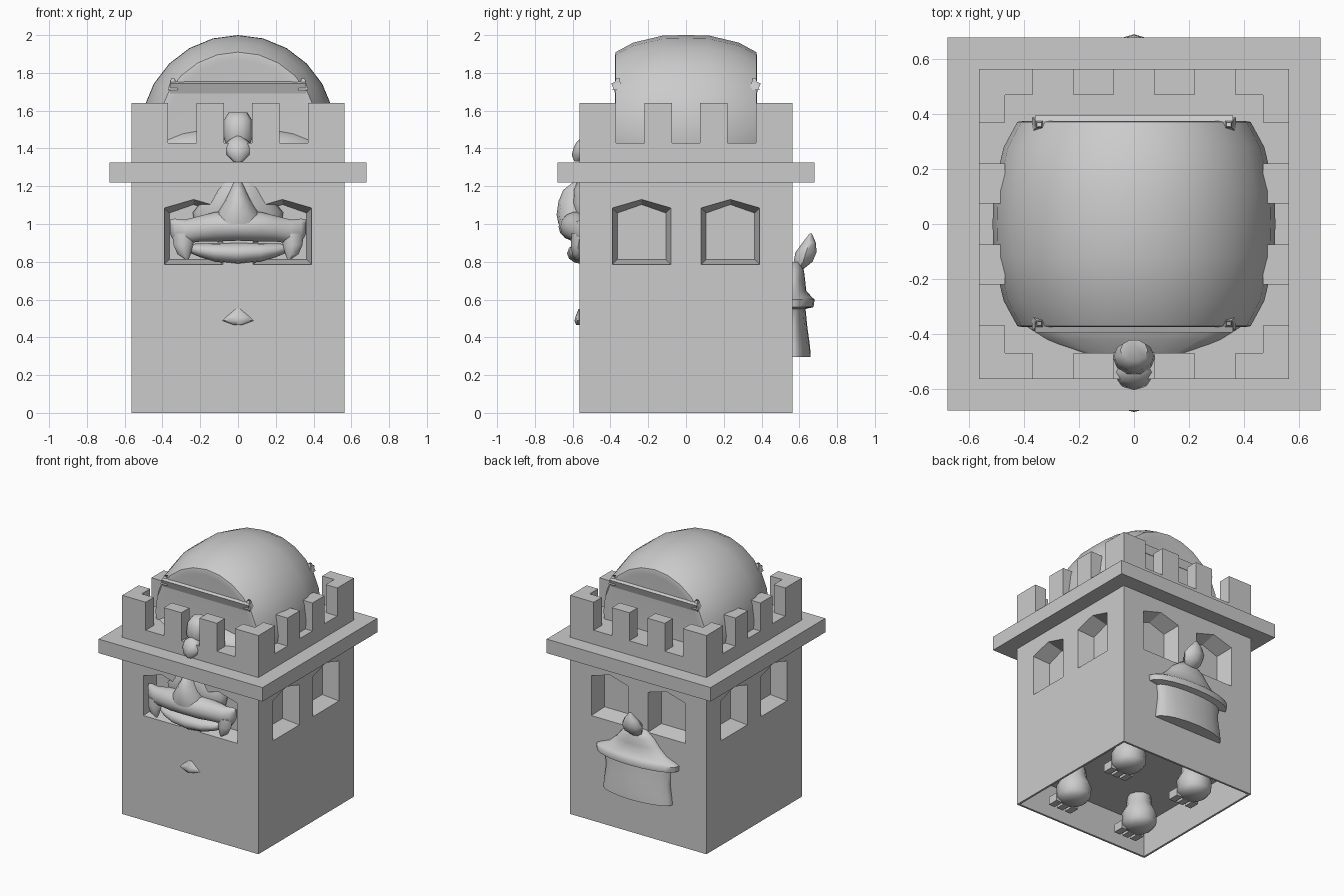
import bpy, bmesh, math
from mathutils import Matrix, Vector

if "Cube" in bpy.data.objects:
    bpy.data.objects.remove(bpy.data.objects["Cube"], do_unlink=True)

GREY = (0.6, 0.6, 0.6, 1)
stone = bpy.data.materials.new("plain_grey")
stone.use_nodes = True
stone.diffuse_color = GREY
stone.node_tree.nodes["Principled BSDF"].inputs["Base Color"].default_value = GREY

W = 0.565          # half width of the tower
DECK = 1.43


def finish(name, bm, smooth=None):
    bmesh.ops.recalc_face_normals(bm, faces=bm.faces)
    mesh = bpy.data.meshes.new(name)
    bm.to_mesh(mesh)
    bm.free()
    mesh.materials.append(stone)
    ob = bpy.data.objects.new(name, mesh)
    bpy.context.collection.objects.link(ob)
    if smooth:
        bpy.ops.object.select_all(action='DESELECT')
        ob.select_set(True)
        bpy.context.view_layer.objects.active = ob
        bpy.ops.object.shade_smooth_by_angle(angle=math.radians(smooth))
    return ob


def box(bm, lo, hi):
    lo, hi = Vector(lo), Vector(hi)
    m = Matrix.Translation((lo + hi) / 2) @ Matrix.Diagonal((*(hi - lo), 1))
    return bmesh.ops.create_cube(bm, size=1, matrix=m)["verts"]


def spin(bm, verts, k):
    bmesh.ops.rotate(bm, verts=verts, matrix=Matrix.Rotation(k * math.pi / 2, 3, 'Z'))


def bridge(bm, rings):
    rows = [[bm.verts.new(p) for p in ring] for ring in rings]
    n = len(rows[0])
    for a, b in zip(rows, rows[1:]):
        for i in range(n):
            bm.faces.new((a[i], a[(i + 1) % n], b[(i + 1) % n], b[i]))
    bm.faces.new(rows[0])
    bm.faces.new(rows[-1])
    return [v for row in rows for v in row]


def loft(name, axis, sections, sides=16, smooth=50):
    """Elliptic sections (t, u, v, ru, rv) strung along an axis."""
    rings = []
    for t, u, v, ru, rv in sections:
        ring = []
        for i in range(sides):
            a = 2 * math.pi * i / sides
            p, q = u + ru * math.cos(a), v + rv * math.sin(a)
            ring.append({'x': (t, p, q), 'y': (p, t, q), 'z': (p, q, t)}[axis])
        rings.append(ring)
    bm = bmesh.new()
    bridge(bm, rings)
    return finish(name, bm, smooth)


def mirrored(half):
    """Sections given from the middle outward, reflected to both ends."""
    return [(-s[0], *s[1:]) for s in half[:0:-1]] + half


# Tower with recessed windows on every wall and an open underside
bm = bmesh.new()
box(bm, (-W, -W, 0), (W, W, DECK))
tower = finish("tower", bm)

bm = bmesh.new()
for k in range(4):
    for cx in (-0.235, 0.235):
        rings = []
        for y, d in ((-W - 0.02, -0.004), (-W, 0), (-W + 0.12, 0.027)):
            h = 0.155 - d
            outline = [(-h, 0.785 + d), (h, 0.785 + d), (h, 1.085 - d), (0, 1.13 - d), (-h, 1.085 - d)]
            rings.append([(cx + x, y, z) for x, z in outline])
        spin(bm, bridge(bm, rings), k)
box(bm, (-0.55, -0.55, -0.1), (0.55, 0.55, 0.25))
cutter = finish("window_cutter", bm)
cutter.hide_render = True
cut = tower.modifiers.new("windows", 'BOOLEAN')
cut.operation, cut.solver, cut.object = 'DIFFERENCE', 'EXACT', cutter
bpy.context.view_layer.objects.active = tower
bpy.ops.object.modifier_apply(modifier=cut.name)
bpy.data.objects.remove(cutter, do_unlink=True)

# Ledge
bm = bmesh.new()
box(bm, (-0.68, -0.68, 1.22), (0.68, 0.68, 1.325))
finish("ledge", bm)

# Battlements
bm = bmesh.new()
for k in range(4):
    for x0, x1, y1 in ((-0.22, -0.075, -0.47), (0.075, 0.22, -0.47), (0.37, W, -0.47)):
        spin(bm, box(bm, (x0, -W, DECK - 0.01), (x1, y1, 1.64)), k)
    spin(bm, box(bm, (0.47, -0.47, DECK - 0.01), (W, -0.37, 1.64)), k)
finish("battlements", bm)

# Barrel lying front to back, with softly rounded ends
C = 1.485
barrel = [(0, .515), (.12, .513), (.28, .475), (.372, .425), (.375, .41), (.372, .38)]
loft("barrel", 'y', mirrored([(t, 0, C, r, r) for t, r in barrel]), 24, 40)

# Wedge bars across the barrel ends, with pointed end pegs
for s, side in ((-1, "front"), (1, "back")):
    bm = bmesh.new()
    wedge = [(.355, 1.69), (.375, 1.69), (.395, 1.745), (.355, 1.76)]
    bridge(bm, [[(x, s * y, z) for y, z in wedge] for x in (-.36, .36)])
    for x in (-0.345, 0.345):
        m = Matrix.Translation((x, s * 0.362, 1.74)) @ Matrix.Rotation(math.pi / 4, 4, 'Z')
        bmesh.ops.create_cone(bm, segments=4, radius1=.038, radius2=.012, depth=.06, matrix=m)
    finish(side + "_bar", bm)

# Creature: shoulders and topknot above the deck
loft("shoulders", 'y', [(-.47, 0, 1.40, .22, .055), (-.42, 0, 1.40, .34, .09),
                        (-.375, 0, 1.40, .41, .11), (-.30, 0, 1.40, .44, .12)], 16, 30)
loft("topknot_base", 'z', [(1.40, 0, -.47, .06, .05), (1.47, 0, -.49, .076, .06),
                           (1.55, 0, -.48, .074, .055), (1.59, 0, -.46, .05, .04)], 10)
loft("topknot", 'z', [(1.33, 0, -.57, .025, .02), (1.365, 0, -.565, .06, .04),
                      (1.40, 0, -.55, .072, .046), (1.43, 0, -.54, .065, .042),
                      (1.465, 0, -.52, .02, .03)], 8)

# Creature face pushing through the front wall
loft("face", 'z', [(.91, 0, -.47, .15, .06), (.97, 0, -.47, .22, .10), (1.06, 0, -.47, .24, .125),
                   (1.11, 0, -.47, .20, .135), (1.18, 0, -.47, .155, .13), (1.24, 0, -.47, .14, .10)])
loft("nose", 'z', [(1.00, 0, -.58, .13, .095), (1.05, 0, -.575, .115, .11),
                   (1.12, 0, -.565, .075, .11), (1.18, 0, -.555, .045, .095),
                   (1.235, 0, -.54, .02, .04)], 12)
loft("upper_lip", 'x', mirrored([(0, -.585, .985, .09, .075), (.12, -.58, .985, .085, .08),
                                 (.20, -.565, .975, .075, .07), (.28, -.55, .96, .055, .065),
                                 (.335, -.545, .965, .04, .065), (.36, -.54, .985, .015, .04)]), 14)
loft("lower_jaw", 'x', mirrored([(0, -.55, .845, .08, .057), (.12, -.545, .85, .075, .05),
                                 (.20, -.54, .86, .055, .036), (.25, -.535, .87, .03, .025)]), 12)
for s, side in ((1, "left"), (-1, "right")):
    loft(side + "_tusk", 'z', [(.95, s * .285, -.56, .06, .045), (.89, s * .29, -.57, .052, .04),
                               (.84, s * .285, -.575, .035, .028), (.812, s * .27, -.58, .008, .008)], 8)
loft("chin_tip", 'z', [(.465, 0, -.567, .02, .015), (.488, 0, -.567, .082, .024),
                       (.51, 0, -.567, .06, .018), (.55, 0, -.565, .012, .004)], 8)

# Creature rump with flared skirt and tail tip at the back
loft("rump", 'z', [(.295, 0, W, .285, .095), (.35, 0, W, .278, .092), (.45, 0, W, .265, .078),
                   (.55, 0, W, .27, .068), (.56, 0, W, .335, .11), (.60, 0, W, .34, .116),
                   (.615, 0, W, .31, .10), (.645, 0, W, .235, .072), (.70, 0, W, .175, .066),
                   (.75, 0, W, .135, .06), (.80, 0, W, .07, .04)], 20, 60)
loft("tail_tip", 'z', [(.76, 0, .59, .04, .03), (.80, 0, .62, .07, .05), (.85, 0, .635, .082, .056),
                       (.90, 0, .652, .05, .036), (.95, 0, .66, .006, .006)], 8)

# Four stubby feet with toes under the tower
for x, sx in ((0.29, "left"), (-0.29, "right")):
    for y, sy in ((-0.29, "front"), (0.29, "back")):
        name = sy + "_" + sx
        loft(name + "_foot", 'z', [(.005, x, y, .08, .08), (.04, x, y, .115, .115),
                                   (.12, x, y, .12, .12), (.18, x, y, .09, .09),
                                   (.26, x, y, .08, .08)], 10)
        bm = bmesh.new()
        for dx in (-0.07, 0, 0.07):
            box(bm, (x + dx - .025, y - .15, .01), (x + dx + .025, y - .07, .07))
        finish(name + "_toes", bm)
